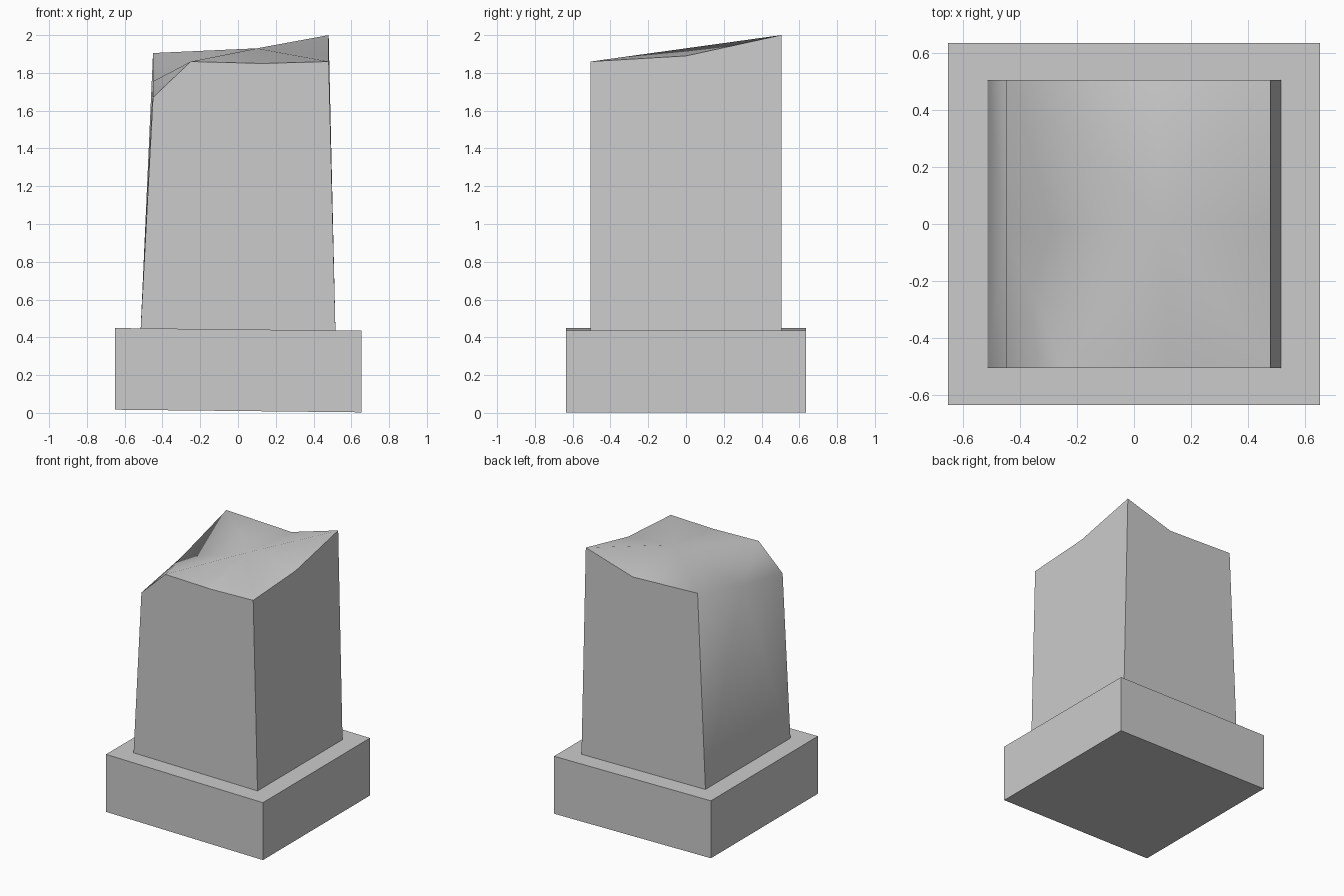
import bpy
import bmesh

cube = bpy.data.objects.get("Cube")
if cube:
    bpy.data.objects.remove(cube)

stone = bpy.data.materials.new("grey_stone")
stone.use_nodes = True
grey = (0.6, 0.6, 0.6, 1)
stone.diffuse_color = grey
stone.node_tree.nodes["Principled BSDF"].inputs["Base Color"].default_value = grey


def finish(bm, name):
    """Turn a bmesh into a named object with the stone material."""
    bmesh.ops.recalc_face_normals(bm, faces=bm.faces[:])
    mesh = bpy.data.meshes.new(name)
    bm.to_mesh(mesh)
    bm.free()
    mesh.materials.append(stone)
    obj = bpy.data.objects.new(name, mesh)
    bpy.context.collection.objects.link(obj)


# Square plinth, leaning very slightly to one side
bm = bmesh.new()
bmesh.ops.create_cube(bm, size=1)
for v in bm.verts:
    v.co.z = v.co.z * 0.432 + 0.226 - v.co.x * 0.014
    v.co.x *= 1.305
    v.co.y *= 1.272
finish(bm, "plinth")

# Broken rim of the shaft, listed side by side around the top
half = 0.505
front = [(-0.45, -half, 1.67), (-0.25, -half, 1.86), (0.13, -half, 1.85), (0.48, -half, 1.86)]
right = [(0.48, 0, 1.89), (0.48, half, 2.0)]
back = [(0.09, half, 1.884), (-0.45, half, 1.905)]
left = [(-0.45, -0.03, 1.755)]

bm = bmesh.new()
rim = [bm.verts.new(p) for p in front + right + back + left]
foot = [bm.verts.new((x * 0.516, y * half, 0.43))
        for x, y in ((-1, -1), (1, -1), (1, 1), (-1, 1))]
peak = bm.verts.new((0.1, 0, 1.93))

# Walls: each spans two foot corners and its stretch of rim
corners = (0, 3, 5, 7, 9)
loop = rim + rim[:1]
walls = []
for i in range(4):
    stretch = loop[corners[i]:corners[i + 1] + 1]
    walls.append(bm.faces.new([foot[i], foot[(i + 1) % 4]] + stretch[::-1]))
bm.faces.new(foot[::-1])

# Fractured top: a chipped corner and a fan around the peak
top = [bm.faces.new((rim[8], rim[0], rim[1]))]
fan = rim[1:] + rim[1:2]
for a, b in zip(fan, fan[1:]):
    top.append(bm.faces.new((a, b, peak)))

# The worn left wall blends into the top; all other edges stay sharp
soft = set(top + [walls[3]])
for f in bm.faces:
    f.smooth = f in soft
for e in bm.edges:
    e.smooth = all(f in soft for f in e.link_faces)
bmesh.ops.triangulate(bm, faces=[walls[3]])
finish(bm, "broken_shaft")
